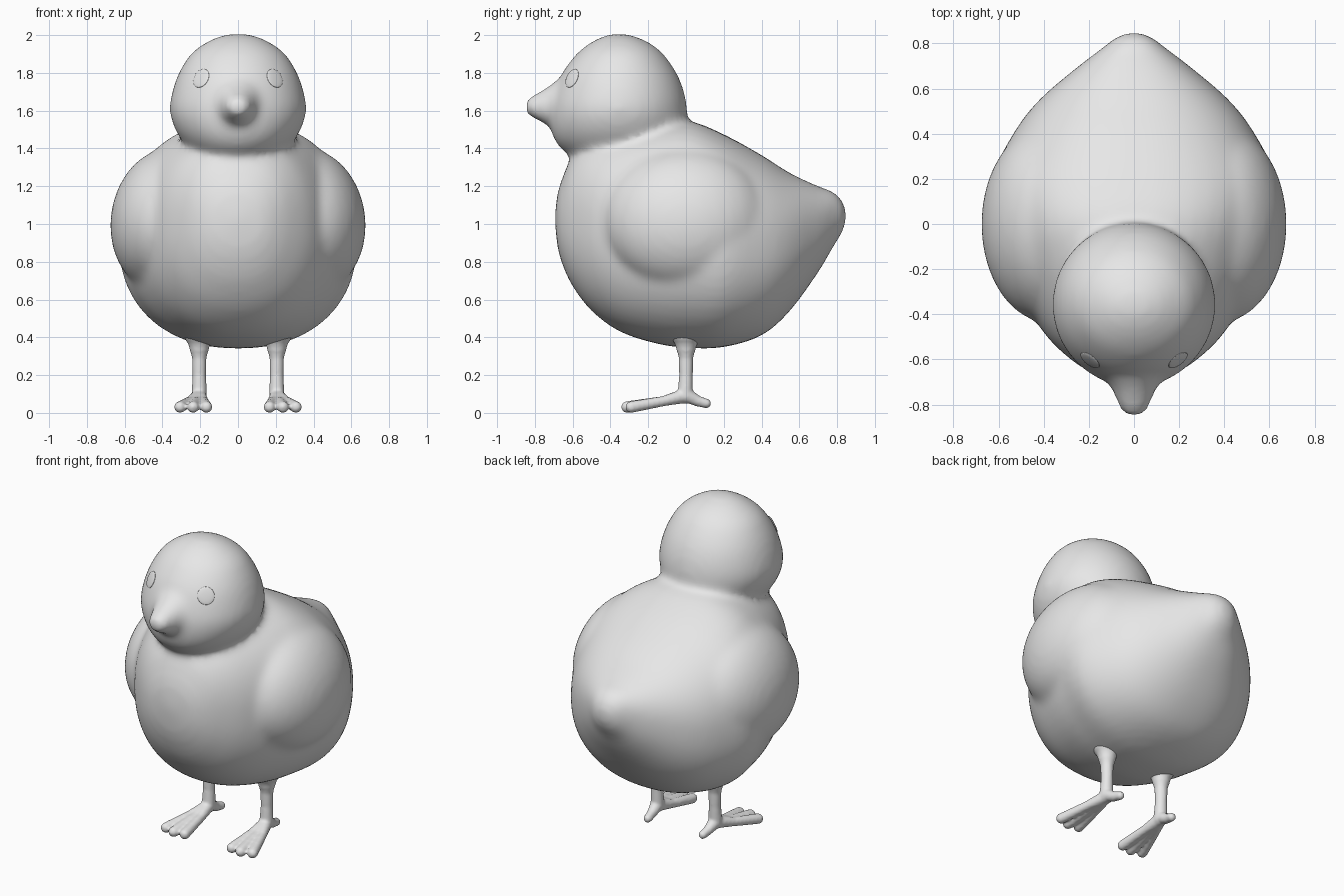
import bpy, bmesh, math
from mathutils import Vector, Matrix

if "Cube" in bpy.data.objects:
    bpy.data.objects.remove(bpy.data.objects["Cube"], do_unlink=True)

# Single soft grey material
grey = bpy.data.materials.new("plain grey")
grey.use_nodes = True
grey.diffuse_color = (0.8, 0.8, 0.8, 1)
grey.node_tree.nodes["Principled BSDF"].inputs["Base Color"].default_value = (0.8, 0.8, 0.8, 1)


def smooth_stations(stations, steps=4):
    """Catmull-Rom interpolation between the given sections."""
    pts = [Vector(s) for s in stations]
    out = []
    for i in range(len(pts) - 1):
        a, b, c, d = pts[max(i - 1, 0)], pts[i], pts[i + 1], pts[min(i + 2, len(pts) - 1)]
        for k in range(steps):
            t = k / steps
            out.append(b + (c - a) * (t / 2) + (a * 2 - b * 5 + c * 4 - d) * (t * t / 2)
                       + (b * 3 - a - c * 3 + d) * (t ** 3 / 2))
    return out + [pts[-1]]


def loft(bm, stations, axis, power=2, sides=48):
    """Closed superelliptical loft; station = (position, low, high, half width)."""
    rings = []
    for pos, low, high, width in smooth_stations(stations):
        mid, rad, ring = (low + high) / 2, abs(high - low) / 2, []
        for k in range(sides):
            c, s = (math.copysign(abs(f(math.tau * k / sides)) ** (2 / power),
                                  f(math.tau * k / sides)) for f in (math.cos, math.sin))
            x, v = max(width, 0.003) * c, mid + rad * s
            ring.append(bm.verts.new((x, pos, v) if axis == "y" else (x, v, pos)))
        rings.append(ring)
    for r, s in zip(rings, rings[1:]):
        for k in range(sides):
            n = (k + 1) % sides
            bm.faces.new((r[k], r[n], s[n], s[k]))
    bm.faces.new(rings[0])
    bm.faces.new(rings[-1])


def ellipsoid(bm, centre, radii, rotation=Matrix()):
    bmesh.ops.create_uvsphere(
        bm, u_segments=32, v_segments=20, radius=1,
        matrix=Matrix.Translation(centre) @ rotation @ Matrix.Diagonal((*radii, 1)))


def limb(bm, points):
    """Chain of tapered rounded segments; point = (x, y, z, radius)."""
    for p in points:
        ellipsoid(bm, p[:3], (p[3],) * 3)
    for p, q in zip(points, points[1:]):
        a, b = Vector(p[:3]), Vector(q[:3])
        turn = (b - a).to_track_quat("Z", "Y").to_matrix().to_4x4()
        bmesh.ops.create_cone(bm, cap_ends=True, segments=20, radius1=p[3], radius2=q[3],
                              depth=(b - a).length,
                              matrix=Matrix.Translation((a + b) / 2) @ turn)


def make(name, bm, voxel=0, blend=0, mirror=False):
    bmesh.ops.recalc_face_normals(bm, faces=bm.faces)
    mesh = bpy.data.meshes.new(name)
    bm.to_mesh(mesh)
    bm.free()
    mesh.materials.append(grey)
    for f in mesh.polygons:
        f.use_smooth = True
    ob = bpy.data.objects.new(name, mesh)
    bpy.context.scene.collection.objects.link(ob)
    if voxel:
        m = ob.modifiers.new("fuse", "REMESH")
        m.mode, m.voxel_size, m.use_smooth_shade = "VOXEL", voxel, True
        s = ob.modifiers.new("blend", "SMOOTH")
        s.factor, s.iterations = 0.5, blend
    if mirror:
        ob.modifiers.new("mirror", "MIRROR").use_mirror_merge = False
    return ob


# Body with pointed tail, lofted front to back
bm = bmesh.new()
loft(bm, [(-.695, 1.02, 1.04, .01), (-.68, .88, 1.16, .13), (-.652, .78, 1.25, .2),
          (-.6, .67, 1.36, .28), (-.5, .54, 1.45, .385), (-.35, .43, 1.5, .48),
          (-.15, .365, 1.54, .565), (.02, .343, 1.545, .61), (.2, .348, 1.475, .63),
          (.4, .41, 1.365, .535), (.55, .54, 1.27, .42), (.7, .745, 1.2, .245),
          (.78, .88, 1.17, .14), (.83, .96, 1.12, .075), (.85, 1.03, 1.06, .01)], "y", power=2.25)
# Head, lofted upward
loft(bm, [(1.28, -.5, -.12, .16), (1.35, -.6, -.06, .22), (1.42, -.68, -.02, .28),
          (1.5, -.715, 0, .332), (1.6, -.72, .006, .362), (1.7, -.697, -.01, .348),
          (1.8, -.655, -.05, .313), (1.9, -.58, -.12, .25), (1.96, -.505, -.195, .17),
          (1.996, -.43, -.28, .09), (2.008, -.37, -.34, .01)], "z")
# Beak
loft(bm, [(-.6, 1.48, 1.8, .16), (-.68, 1.5, 1.765, .125), (-.74, 1.525, 1.72, .095),
          (-.79, 1.55, 1.695, .075), (-.83, 1.57, 1.67, .056), (-.852, 1.595, 1.645, .03)], "y")
# Folded wings, leaning inward at the top
for side in (-1, 1):
    ellipsoid(bm, (side * .375, 0, 1.02), (.3, .44, .385), Matrix.Rotation(-.15 * side, 4, "Y"))
body = make("body", bm, voxel=.02, blend=16)

# Legs with three front toes and one back toe
bm = bmesh.new()
limb(bm, [(.205, 0, .43, .085), (.205, 0, .345, .052), (.205, 0, .29, .038),
          (.205, 0, .2, .036), (.205, -.005, .09, .041)])
for tip_x, tip_y in ((.167, -.3), (.238, -.312), (.307, -.29)):
    limb(bm, [(.205, -.01, .09, .038), (.205 + (tip_x - .21) * .5, -.12, .062, .027),
              (tip_x, tip_y, .031, .031)])
limb(bm, [(.205, .01, .09, .038), (.2, .06, .063, .029), (.195, .108, .05, .025)])
make("legs", bm, voxel=.009, blend=3, mirror=True)

# Eyes, thin lenses resting on the head
bpy.context.view_layer.update()
skin = body.evaluated_get(bpy.context.evaluated_depsgraph_get())
found, spot, normal, _ = skin.closest_point_on_mesh(Vector((.2, -.61, 1.775)))
bm = bmesh.new()
turn = normal.to_track_quat("Z", "Y").to_matrix().to_4x4() @ Matrix.Rotation(.15, 4, "Z")
ellipsoid(bm, spot, (.05, .053, .008), turn)
make("eyes", bm, mirror=True)
